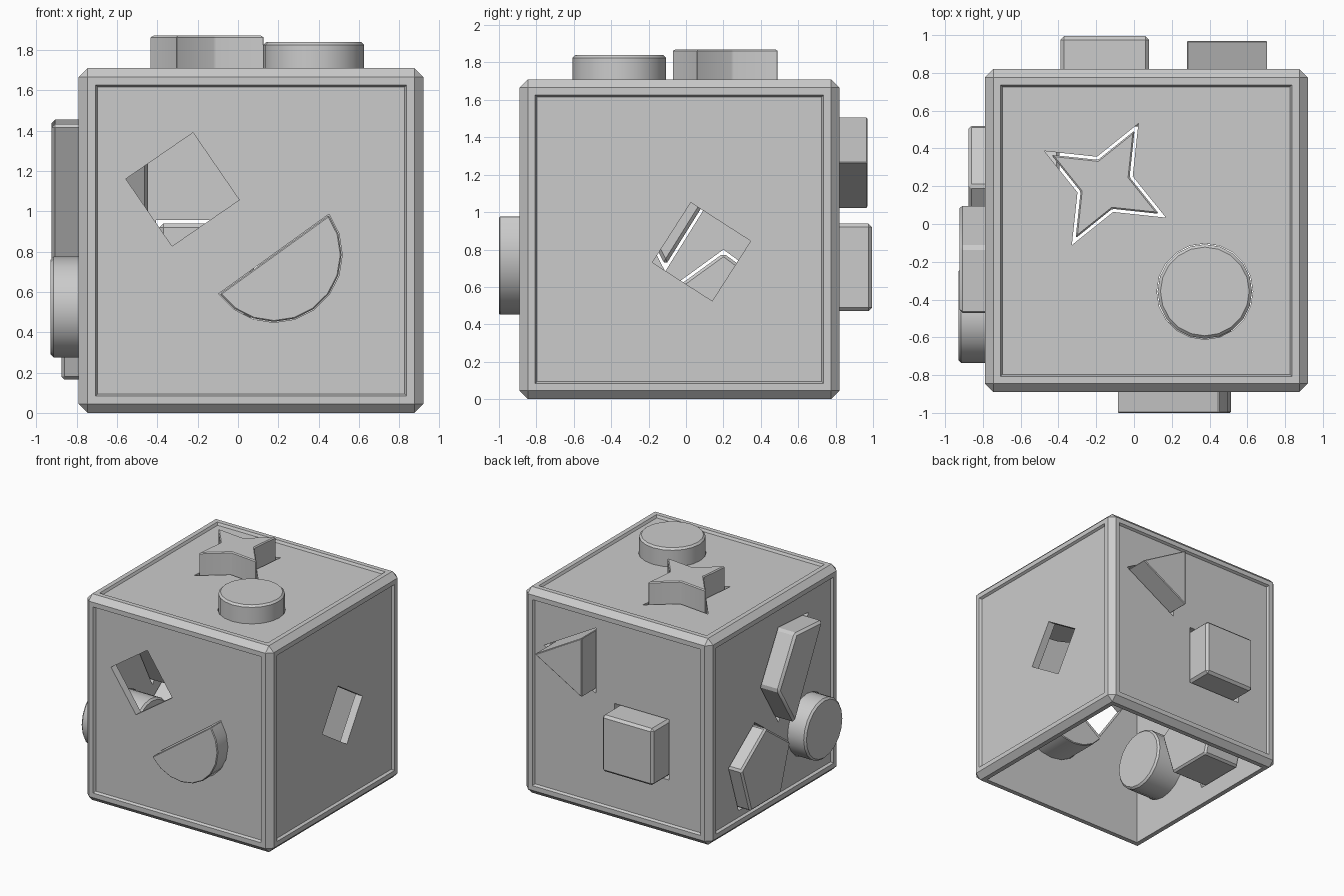
import bpy, bmesh
from math import cos, sin, radians, pi
from mathutils import Vector

if "Cube" in bpy.data.objects:
    bpy.data.objects.remove(bpy.data.objects["Cube"])

SIDE, CX, CY = 1.71, 0.065, -0.035
WALL, GAP, LENGTH = 0.10, 0.016, 0.48
# outer plane coordinate and outward sign of every wall
PLANE = {'front': (-0.89, -1), 'back': (0.82, 1), 'left': (-0.79, -1),
         'right': (0.92, 1), 'top': (SIDE, 1)}


def place(wall, u, v, n):
    if wall in ('front', 'back'):
        return (u, n, v)
    if wall in ('left', 'right'):
        return (n, u, v)
    return (u, v, n)


def ngon(cu, cv, r, sides, start, sweep=360, inner=None):
    count = sides if sweep == 360 else sides + 1
    pts = []
    for i in range(count):
        a = radians(start + sweep * i / sides)
        rad = inner if inner and i % 2 else r
        pts.append((cu + rad * cos(a), cv + rad * sin(a)))
    return pts


def outset(pts, d):
    """Mitred outward offset of a counter-clockwise outline."""
    p = [Vector(q) for q in pts]
    area = sum(p[i - 1].x * p[i].y - p[i].x * p[i - 1].y for i in range(len(p)))
    if area < 0:
        p.reverse()
    result = []
    for i in range(len(p)):
        a = (p[i] - p[i - 1]).normalized()
        b = (p[(i + 1) % len(p)] - p[i]).normalized()
        na, nb = Vector((a.y, -a.x)), Vector((b.y, -b.x))
        result.append(p[i] + (na + nb) * (d / (1 + na.dot(nb))))
    return result


def prism(name, wall, pts, n0, n1):
    bm = bmesh.new()
    low = [bm.verts.new(place(wall, q[0], q[1], n0)) for q in pts]
    high = [bm.verts.new(place(wall, q[0], q[1], n1)) for q in pts]
    bm.faces.new(low)
    bm.faces.new(high)
    for i in range(len(pts)):
        bm.faces.new((low[i - 1], low[i], high[i], high[i - 1]))
    bmesh.ops.recalc_face_normals(bm, faces=bm.faces)
    return finish(name, bm)


def finish(name, bm):
    mesh = bpy.data.meshes.new(name)
    bm.to_mesh(mesh)
    bm.free()
    obj = bpy.data.objects.new(name, mesh)
    bpy.context.collection.objects.link(obj)
    return obj


def activate(obj):
    bpy.ops.object.select_all(action='DESELECT')
    obj.select_set(True)
    bpy.context.view_layer.objects.active = obj


# hollow box: chamfered edges, recessed panels, open underside
bm = bmesh.new()
bmesh.ops.create_cube(bm, size=SIDE)
bmesh.ops.translate(bm, verts=bm.verts, vec=(CX, CY, SIDE / 2))
bmesh.ops.bevel(bm, geom=list(bm.edges), offset=0.045, segments=1,
                affect='EDGES', profile=0.5)
bm.normal_update()
big = [f for f in bm.faces if f.calc_area() > 1]
panels = [f for f in big if f.normal.z > -0.5]
base = [f for f in big if f.normal.z < -0.5]
bmesh.ops.inset_individual(bm, faces=panels, thickness=0.055)
bmesh.ops.inset_individual(bm, faces=panels, thickness=0.015, depth=-0.02)
bmesh.ops.inset_individual(bm, faces=base, thickness=WALL - 0.045)
cavity = bmesh.ops.extrude_discrete_faces(bm, faces=base)['faces']
bmesh.ops.translate(bm, verts=cavity[0].verts, vec=(0, 0, SIDE - WALL))
box = finish('sorter_box', bm)

# pegs: name, wall, outline, outer end, edge chamfer
pegs = [
    ('half_disc_peg', 'front', ngon(0.18, 0.785, 0.333, 10, -144.2, 180), -1.0, 0.006),
    ('square_peg', 'back', ngon(-0.155, 0.705, 0.332, 4, 45), 0.995, 0.02),
    ('triangle_peg', 'back', [(0.28, 1.02), (0.71, 1.265), (0.28, 1.51)], 0.97, 0.006),
    ('disc_peg_side', 'left', ngon(-0.485, 0.525, 0.25, 20, 0), -0.93, 0.015),
    ('trapezoid_peg', 'left',
     [(-0.48, 1.43), (-0.12, 1.455), (0.105, 1.06), (-0.11, 0.715)], -0.925, 0.018),
    ('pentagon_peg', 'left', ngon(0.2, 0.44, 0.34, 5, 90), -0.875, 0.015),
    ('star_peg', 'top', ngon(-0.153, 0.21, 0.325, 8, 61.3, inner=0.135), 1.87, 0.008),
    ('disc_peg_top', 'top', ngon(0.375, -0.357, 0.25, 20, 0), 1.84, 0.015),
]
holes = [
    ('front', ngon(-0.275, 1.108, 0.286, 4, 79.5)),
    ('right', ngon(0.083, 0.788, 0.269, 4, 12.3)),
]

for name, wall, pts, end, chamfer in pegs:
    sign = PLANE[wall][1]
    peg = prism(name, wall, pts, end - sign * LENGTH, end)
    mod = peg.modifiers.new('chamfer', 'BEVEL')
    mod.width, mod.segments = chamfer, 1
    mod.limit_method, mod.angle_limit = 'ANGLE', radians(35)
    activate(peg)
    bpy.ops.object.modifier_apply(modifier=mod.name)
    bpy.ops.object.shade_smooth_by_angle(angle=radians(30))
    gap = 0.004 if 'disc' in name else GAP
    holes.append((wall, outset(pts, gap)))

# cut the openings through the walls
for wall, pts in holes:
    plane, sign = PLANE[wall]
    cutter = prism('cutter', wall, pts, plane - sign * 0.16, plane + sign * 0.1)
    cutter.hide_render = True
    mod = box.modifiers.new('hole', 'BOOLEAN')
    mod.object, mod.operation, mod.solver = cutter, 'DIFFERENCE', 'EXACT'
    activate(box)
    bpy.ops.object.modifier_apply(modifier=mod.name)
    bpy.data.objects.remove(cutter)
activate(box)
bpy.ops.object.shade_smooth_by_angle(angle=radians(30))
